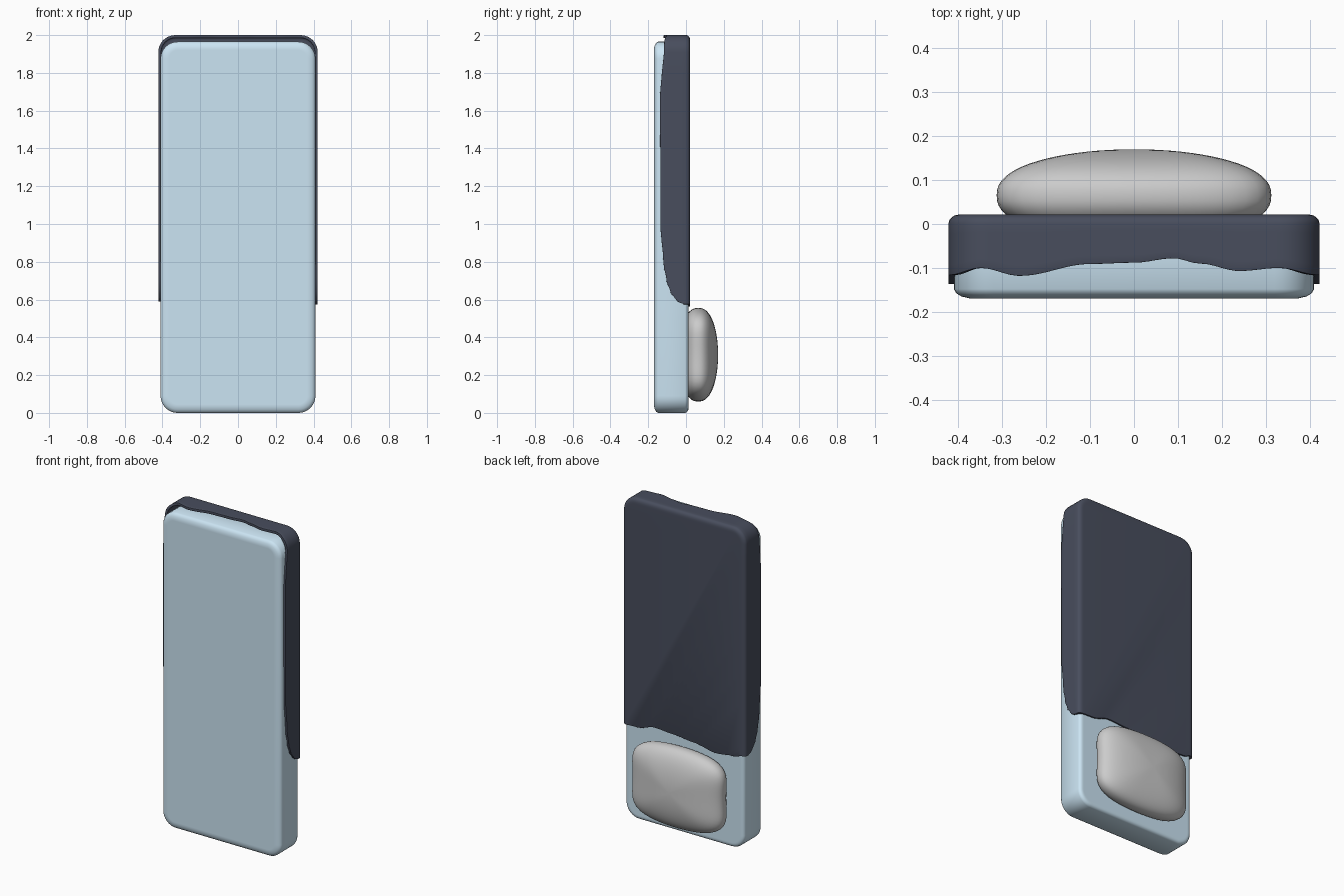
import bpy, bmesh
from math import sin, cos, pi, radians, copysign

if "Cube" in bpy.data.objects:
    bpy.data.objects.remove(bpy.data.objects["Cube"])


def finish(bm, name, color=None, mods=()):
    bmesh.ops.recalc_face_normals(bm, faces=bm.faces[:])
    me = bpy.data.meshes.new(name)
    bm.to_mesh(me)
    bm.free()
    ob = bpy.data.objects.new(name, me)
    bpy.context.collection.objects.link(ob)
    if color:
        mat = bpy.data.materials.new(name + "_color")
        mat.diffuse_color = (*color, 1)
        mat.use_nodes = True
        mat.node_tree.nodes["Principled BSDF"].inputs["Base Color"].default_value = mat.diffuse_color
        me.materials.append(mat)
    for kind, settings in mods:
        m = ob.modifiers.new(kind.title(), kind)
        for k, v in settings.items():
            setattr(m, k, v)
    bpy.ops.object.select_all(action='DESELECT')
    ob.select_set(True)
    bpy.context.view_layer.objects.active = ob
    bpy.ops.object.shade_smooth_by_angle(angle=radians(50))
    return ob


def arc(cx, cz, r, a0, a1, n=8):
    return [(cx + r * cos(a0 + (a1 - a0) * i / n), cz + r * sin(a0 + (a1 - a0) * i / n))
            for i in range(n + 1)]


def interp(table, t):
    # cosine-eased lookup between control points
    if t <= table[0][0]:
        return table[0][1]
    for (a, p), (b, q) in zip(table, table[1:]):
        if t <= b:
            k = (t - a) / (b - a)
            return p + (q - p) * (1 - cos(pi * k)) / 2
    return table[-1][1]


def bridge(bm, a, b, closed):
    for i in range(len(a) if closed else len(a) - 1):
        j = (i + 1) % len(a)
        bm.faces.new((a[i], a[j], b[j], b[i]))


# mattress: rounded rectangle with softened front and back rims
W, H, R = 0.41, 1.965, 0.09
bm = bmesh.new()
rings = []
for d, y in [(.045, -.169), (.035, -.169), (.018, -.165), (.006, -.158), (0, -.148),
             (0, -.005), (.004, .005), (.012, .011), (.022, .013), (.03, .013)]:
    pts = []
    for cx, cz, a in [(W - R, H - R, 0), (R - W, H - R, pi / 2),
                      (R - W, R, pi), (W - R, R, 1.5 * pi)]:
        pts += arc(cx, cz, R - d, a, a + pi / 2)
    rings.append([bm.verts.new((x, y, z)) for x, z in pts])
for a, b in zip(rings, rings[1:]):
    bridge(bm, a, b, True)
bm.faces.new(rings[0])
bm.faces.new(rings[-1])
finish(bm, "mattress", (0.6, 0.78, 0.9))

# blanket: wavy hems on the sides, the top end and across the back
W, H, R = 0.422, 2.0, 0.09
ZL, ZR = 0.59, 0.575
side_hem = [(0, -.012), (.012, -.04), (.03, -.06), (.07, -.085), (.12, -.102),
            (.22, -.12), (.42, -.135), (1.1, -.137), (1.28, -.125), (1.34, -.116)]
end_hem = [(-.42, -.116), (-.35, -.1), (-.26, -.118), (-.1, -.091), (0, -.088),
           (.09, -.078), (.15, -.09), (.24, -.107), (.33, -.1), (.42, -.116)]
back_hem = [(-.42, ZL), (-.34, .575), (-.22, .562), (-.07, .587), (.07, .6),
            (.2, .608), (.32, .578), (.42, ZR)]


def u_path(d):
    def rise(zb):
        return [zb + (H - R - zb) * (i / 24) ** 2 for i in range(24)]
    n = 40
    p = [(d - W, z) for z in rise(ZL)]
    p += arc(R - W, H - R, R - d, pi, pi / 2)
    p += [((W - R) * (2 * i / n - 1), H - d) for i in range(1, n)]
    p += arc(W - R, H - R, R - d, pi / 2, 0)
    return p + [(W - d, z) for z in reversed(rise(ZR))]


def front(x, z):
    if z < H - R + 1e-6:
        return interp(side_hem, z - (ZL if x < 0 else ZR))
    return interp(end_hem, x)


bm = bmesh.new()
base = u_path(0)
rows = [[bm.verts.new((x, front(x, z) * (1 - j / 5) + .002 * j / 5, z)) for x, z in base]
        for j in range(6)]
for d, y in [(.002, .009), (.007, .015), (.014, .0195), (.024, .0215), (.034, .022)]:
    rows.append([bm.verts.new((x, y, z)) for x, z in u_path(d)])
for a, b in zip(rows, rows[1:]):
    bridge(bm, a, b, False)
hem = []
for i in range(1, 40):
    x = (W - .034) * (1 - i / 20)
    hem.append(bm.verts.new((x, .022, interp(back_hem, x))))
bm.faces.new(rows[-1] + hem)
finish(bm, "blanket", (0.065, 0.075, 0.11), [
    ('SOLIDIFY', dict(thickness=.015, offset=-1)),
    ('BEVEL', dict(width=.005, segments=2, limit_method='ANGLE', angle_limit=radians(60)))])

# pillow: squared-off ellipsoid with bowed long edges and pinched short ones
bm = bmesh.new()
bmesh.ops.create_uvsphere(bm, u_segments=72, v_segments=36, radius=1)


def spow(v, e):
    return copysign(abs(v) ** e, v)


for v in bm.verts:
    x, y, h = v.co
    rho = min(1, (x * x + y * y) ** .5)
    u = w = 0
    if rho > 1e-6:
        c, s = x / rho, y / rho
        k = (abs(c) ** 5 + abs(s) ** 5) ** -.2
        u, w = rho * c * k, rho * s * k
    v.co = (u * (.328 - .018 * (1 - w * w)), .065 + .105 * spow(h, .85),
            .308 + w * (.205 + .043 * (1 - u * u)))
finish(bm, "pillow")
